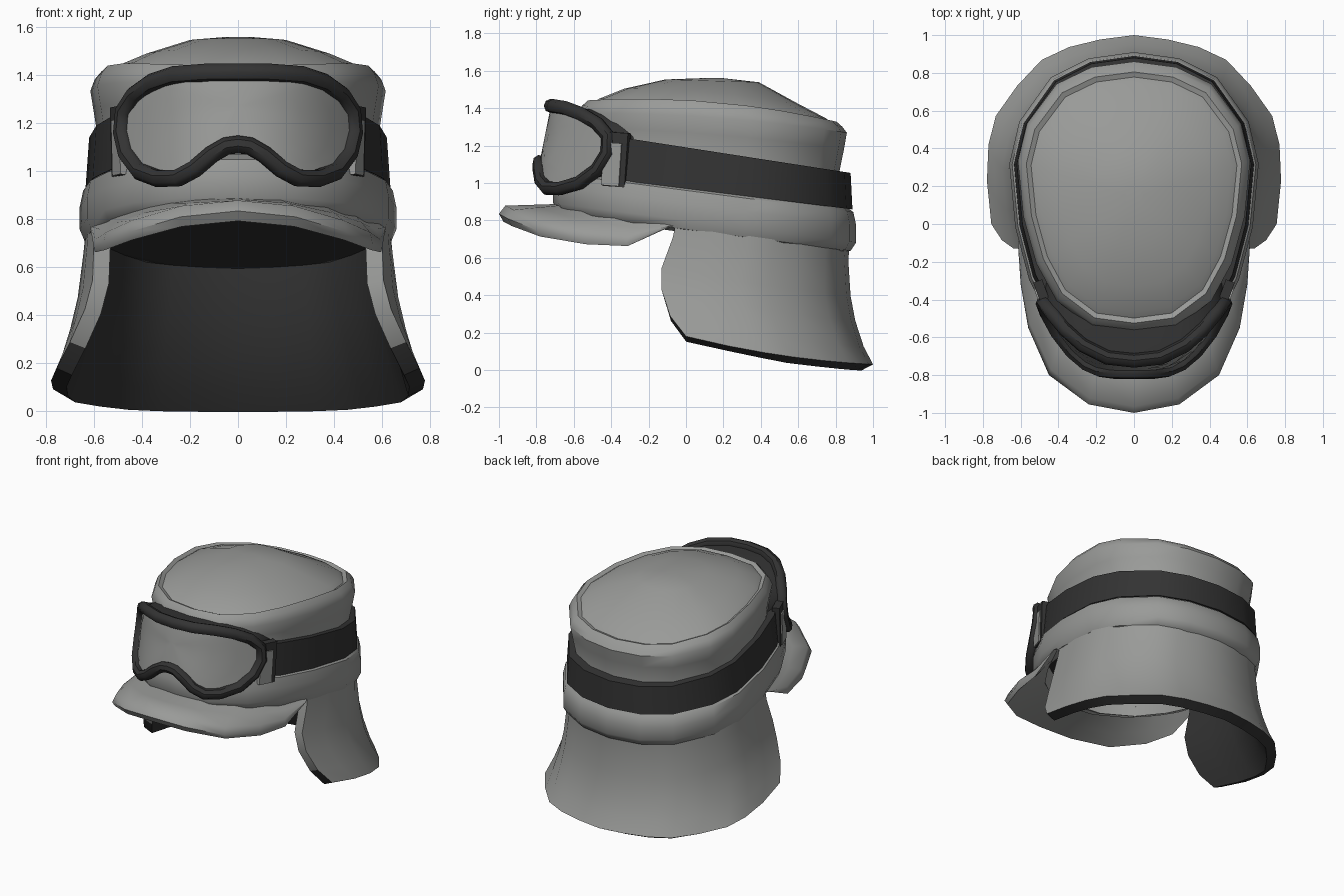
import bpy, bmesh, math
from mathutils import Vector

if "Cube" in bpy.data.objects:
    bpy.data.objects.remove(bpy.data.objects["Cube"])


def make_mat(name, v):
    m = bpy.data.materials.new(name)
    m.diffuse_color = (v[0], v[1], v[2], 1)
    m.use_nodes = True
    m.node_tree.nodes["Principled BSDF"].inputs["Base Color"].default_value = m.diffuse_color
    return m


GREY = make_mat("cloth grey", (0.32, 0.325, 0.315))
DARK = make_mat("dark rubber", (0.033, 0.033, 0.033))

# Half of the egg-shaped head outline, front to back, in (x, y)
EGG = [(0, -.57), (.23, -.54), (.42, -.40), (.53, -.2), (.60, .05),
       (.63, .35), (.58, .55), (.42, .76), (.23, .85), (0, .88)]


def egg(s, hx, yf, yb):
    """Point at s (0 front .. 9 back) of the outline fitted to a size."""
    i = min(int(s), 8)
    f = s - i
    x = EGG[i][0] * (1 - f) + EGG[i + 1][0] * f
    y = EGG[i][1] * (1 - f) + EGG[i + 1][1] * f
    return x / .63 * hx, yf + (y + .57) / 1.45 * (yb - yf)


def egg_ring(hx, yf, yb, zf):
    pts = [egg(s, hx, yf, yb) for s in range(10)]
    pts += [(-x, y) for x, y in pts[8:0:-1]]
    return [(x, y, zf(y)) for x, y in pts]


def finish(ob, angle=40):
    bpy.ops.object.select_all(action='DESELECT')
    ob.select_set(True)
    bpy.context.view_layer.objects.active = ob
    for m in list(ob.modifiers):
        bpy.ops.object.modifier_apply(modifier=m.name)
    bpy.ops.object.shade_smooth_by_angle(angle=math.radians(angle))
    return ob


def loft(name, rows, mats, closed=True, cap0=False, cap1=False, toward=None):
    """Skin rows of points; 'toward' gives the direction open sheets face."""
    bm = bmesh.new()
    vs = [[bm.verts.new(p) for p in r] for r in rows]
    n = len(rows[0])
    for a, b in zip(vs, vs[1:]):
        for i in range(n if closed else n - 1):
            j = (i + 1) % n
            bm.faces.new((a[i], a[j], b[j], b[i]))
    if cap0:
        bm.faces.new(vs[0][::-1])
    if cap1:
        bm.faces.new(vs[-1])
    bm.normal_update()
    if toward is None:
        bmesh.ops.recalc_face_normals(bm, faces=bm.faces[:])
    elif sum(f.normal.dot(toward(f.calc_center_median())) for f in bm.faces) < 0:
        bmesh.ops.reverse_faces(bm, faces=bm.faces[:])
    me = bpy.data.meshes.new(name)
    bm.to_mesh(me)
    bm.free()
    ob = bpy.data.objects.new(name, me)
    bpy.context.collection.objects.link(ob)
    for m in mats:
        me.materials.append(m)
    return ob


def thicken(ob, t, offset, mat_offset=0):
    m = ob.modifiers.new("thickness", 'SOLIDIFY')
    m.thickness, m.offset = t, offset
    m.material_offset = m.material_offset_rim = mat_offset


# Cap body: recessed lining, rolled band, side wall, shoulder seam and domed top
def seam(y):
    return 1.44 - .055 * y - .11 * y * y


cap = loft("cap_body", [egg_ring(*r) for r in [
    (.575, -.60, .81, lambda y: .787 - .24 * y),
    (.60, -.64, .84, lambda y: .735 - .13 * y),
    (.64, -.685, .88, lambda y: .752 - .13 * y),
    (.66, -.71, .91, lambda y: .80 - .13 * y),
    (.66, -.71, .91, lambda y: .89 - .13 * y),
    (.645, -.69, .895, lambda y: .96 - .13 * y),
    (.60, -.62, .85, lambda y: .99 - .13 * y),
    (.58, -.57, .82, lambda y: 1.15 - .11 * y),
    (.60, -.56, .845, lambda y: 1.27 - .07 * y - .04 * y * y),
    (.615, -.575, .86, lambda y: 1.36 - .055 * y - .06 * y * y),
    (.597, -.555, .835, lambda y: 1.41 - .055 * y - .09 * y * y),
    (.57, -.525, .805, lambda y: seam(y) + .003),
    (.545, -.498, .778, lambda y: seam(y) - .012),
    (.515, -.465, .75, lambda y: seam(y) + .008),
    (.40, -.33, .60, lambda y: 1.495 - .06 * y - .1 * y * y),
    (.21, -.11, .39, lambda y: 1.55 - .03 * y),
    (.05, .08, .2, lambda y: 1.56)]], [GREY, DARK], cap0=True, cap1=True)
for p in cap.data.polygons:          # dark underside lining
    if len(p.vertices) > 4 and p.center.z < 1:
        p.material_index = 1
finish(cap, 42)

# Brim: drooping rounded slab, tapering to nothing at its ends
outer = [(0, -1), (.24, -.955), (.45, -.80), (.56, -.55), (.60, -.32), (.615, -.1)]
inner = [(0, -.66), (.17, -.63), (.35, -.5), (.47, -.33), (.54, -.2), (.60, -.07)]
thick = [.085, .085, .08, .07, .05, .004]
rows = []
for f, side in ((0, 1), (.5, 1), (.9, 1), (1, 0), (.93, -1), (.5, -1), (0, -1)):
    row = []
    for (xo, yo), (xi, yi), t in zip(outer, inner, thick):
        zo = .765 if yo > -.2 else .835 - .43 * xo * xo
        zi = .76 - .13 * yi
        row.append((xi + (xo - xi) * f, yi + (yo - yi) * f,
                    zi + (zo - zi) * f + side * t / 2))
    rows.append([(-x, y, z) for x, y, z in row[:0:-1]] + row)
brim = loft("brim", rows, [GREY], closed=False)
if sum(p.normal.y for p in brim.data.polygons if p.center.y < -.9) > 0:
    brim.data.flip_normals()
finish(brim, 60)

# Neck flap: flared curtain (v down, half width, front fit, back y, front edge y)
rows = []
for v, hx, yf, yb, y0 in ((-.05, .64, -.66, .875, -.05), (.12, .648, -.66, .868, -.07),
                          (.42, .67, -.68, .88, -.13), (.63, .70, -.72, .905, -.13),
                          (.85, .75, -.77, .95, -.085), (1, .79, -.8, 1.0, 0)):
    lo, hi = 0, 9
    for _ in range(30):
        mid = (lo + hi) / 2
        if egg(mid, hx, yf, yb)[1] < y0:
            lo = mid
        else:
            hi = mid
    half = []
    for k in range(9):
        x, y = egg(lo + (9 - lo) * k / 8, hx, yf, yb)
        zt, zb = .77 - .13 * y, .18 - .25 * y + .1 * y * y
        half.append((x, y, zt + (zb - zt) * v))
    rows.append(half + [(-x, y, z) for x, y, z in half[-2::-1]])
flap = loft("neck_flap", rows, [GREY, DARK], closed=False,
            toward=lambda c: Vector((c.x, c.y - .1, 0)))
thicken(flap, .07, -1, 1)
finish(flap)
for p in flap.data.polygons:         # front edges are cloth above the hem
    if p.center.y < 0 and p.normal.y < -.5 and p.center.z > .28:
        p.material_index = 0


# Goggle strap wrapped round the cap, rising slightly at the front
def lift(y):
    return .12 * max(0, -y - .35)


finish(loft("goggle_strap", [egg_ring(*r) for r in [
    (.58, -.56, .82, lambda y: .975 - .125 * y + lift(y)),
    (.635, -.68, .89, lambda y: .97 - .125 * y + lift(y)),
    (.62, -.66, .88, lambda y: 1.19 - .155 * y),
    (.57, -.54, .81, lambda y: 1.19 - .155 * y)]], [DARK]))


# Goggles: frame outline wrapped onto a curved, tilted face
def wrap(x, z):
    return (x, -.765 + .365 * (abs(x) / .49) ** 2.5 + .2 * (z - 1.2), z)


half = [(0, 1.412), (.14, 1.41), (.27, 1.40), (.36, 1.37), (.43, 1.32), (.475, 1.25),
        (.483, 1.16), (.462, 1.07), (.41, 1.0), (.33, .97), (.25, .972), (.18, 1.01),
        (.11, 1.07), (.05, 1.105), (0, 1.112)]
outline = half + [(-x, z) for x, z in half[-2:0:-1]]

cu = bpy.data.curves.new("goggle_frame", 'CURVE')
cu.dimensions = '3D'
cu.bevel_depth, cu.bevel_resolution = .038, 2
sp = cu.splines.new('POLY')
sp.points.add(len(outline) - 1)
for p, (x, z) in zip(sp.points, outline):
    p.co = (*wrap(x, z), 1)
sp.use_cyclic_u = True
frame = bpy.data.objects.new("goggle_frame", cu)
bpy.context.collection.objects.link(frame)
cu.materials.append(DARK)
bpy.ops.object.select_all(action='DESELECT')
frame.select_set(True)
bpy.context.view_layer.objects.active = frame
bpy.ops.object.convert(target='MESH')
finish(bpy.context.object, 45)

# Lens with a dark back
rows = [[wrap(x * f, 1.27 + (z - 1.27) * f) for x, z in outline] for f in (1, .8, .55, .3, .08)]
lens = loft("lens", rows, [GREY, DARK], cap1=True, toward=lambda c: Vector((0, -1, 0)))
thicken(lens, .02, -1, 1)
finish(lens, 60)

# Dark padding from the frame back to the cap
rows = []
for f, back in ((1, .01), (.985, .08), (.95, .17)):
    row = [wrap(x, z) for x, z in outline]
    rows.append([(x * f, y + back, 1.2 + (z - 1.2) * f) for x, y, z in row])
pad = loft("goggle_padding", rows, [DARK],
           toward=lambda c: Vector((c.x, 0, c.z - 1.2)))
thicken(pad, .015, -1)
finish(pad, 60)


# Side brackets joining frame and strap
def box(name, loc, size, rot, mat):
    bpy.ops.mesh.primitive_cube_add(size=1, location=loc, rotation=(math.radians(-4), 0, rot))
    ob = bpy.context.object
    ob.name = name
    ob.scale = size
    ob.data.materials.append(mat)


for s, side in ((1, "right"), (-1, "left")):
    box("bracket_" + side, (s * .485, -.37, 1.125), (.05, .125, .29), -s * .35, DARK)
    box("bracket_plate_" + side, (s * .482, -.39, 1.10), (.058, .10, .23), -s * .35, GREY)
